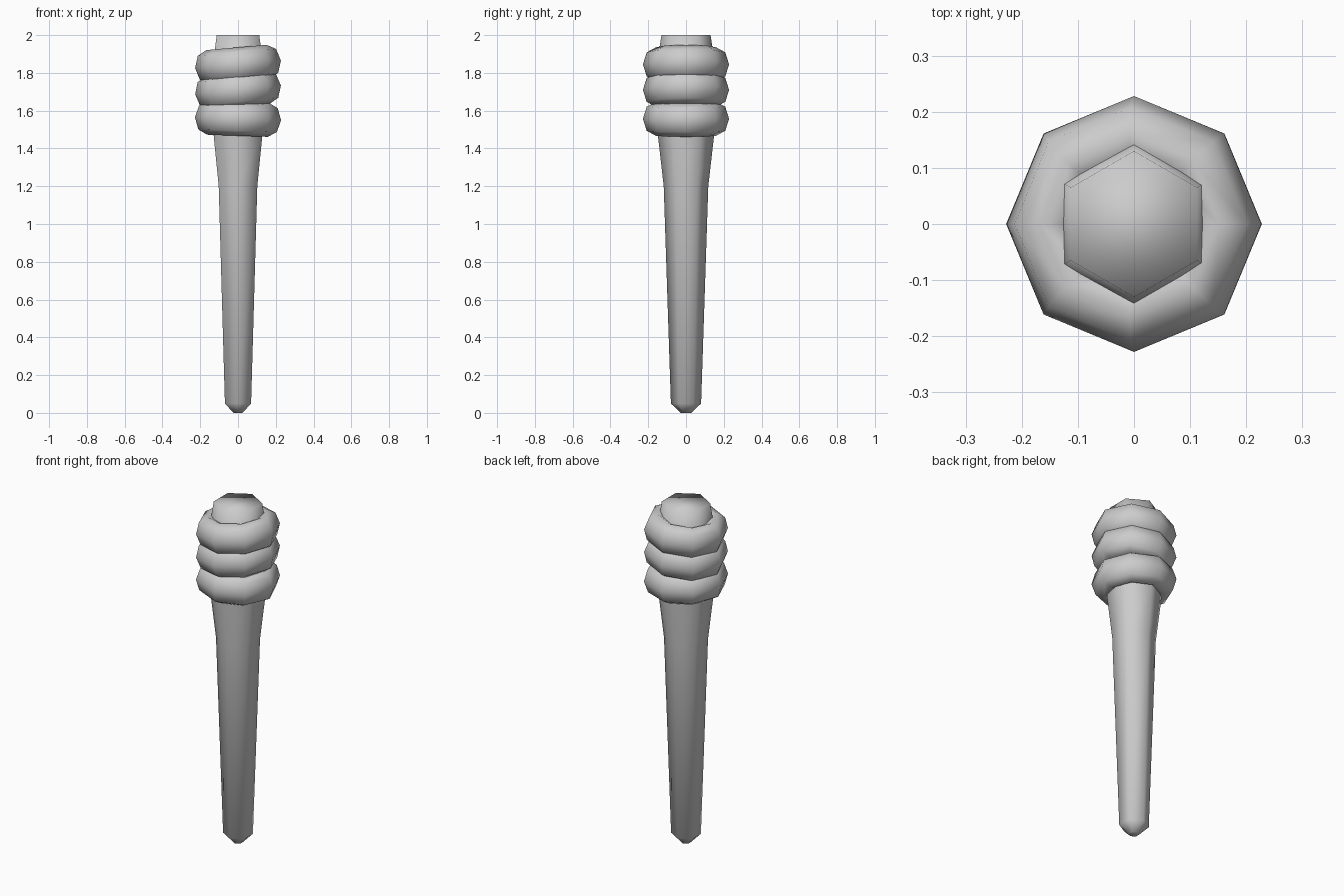
import bpy, bmesh
from math import cos, sin, pi, radians

if "Cube" in bpy.data.objects:
    bpy.data.objects.remove(bpy.data.objects["Cube"])


def make_object(name, bm):
    bmesh.ops.recalc_face_normals(bm, faces=bm.faces[:])
    for f in bm.faces:
        f.smooth = True
    me = bpy.data.meshes.new(name)
    bm.to_mesh(me)
    bm.free()
    ob = bpy.data.objects.new(name, me)
    bpy.context.collection.objects.link(ob)
    return ob


def bridge(bm, a, b):
    n = len(a)
    for i in range(n):
        bm.faces.new((a[i], a[(i + 1) % n], b[(i + 1) % n], b[i]))


# Tapered six-sided handle, corners pointing along y
def handle(profile, sides=6):
    bm = bmesh.new()
    rings = [[bm.verts.new((r * cos(pi / 2 + 2 * pi * i / sides),
                            r * sin(pi / 2 + 2 * pi * i / sides), z))
              for i in range(sides)] for r, z in profile]
    for a, b in zip(rings, rings[1:]):
        bridge(bm, a, b)
    bm.faces.new(rings[0])
    bm.faces.new(rings[-1])
    return make_object("handle", bm)


# Chunky eight-sided wrap with an oval section, slightly tilted
def wrap(name, z, tilt, major=0.16, width=0.068, height=0.09, n=8):
    bm = bmesh.new()
    rings = []
    for i in range(n):
        a = 2 * pi * i / n
        ring = []
        for j in range(n):
            b = 2 * pi * j / n
            r = major + width * cos(b)
            ring.append(bm.verts.new((r * cos(a), r * sin(a), height * sin(b))))
        rings.append(ring)
    for i in range(n):
        bridge(bm, rings[i], rings[(i + 1) % n])
    ob = make_object(name, bm)
    ob.location.z = z
    ob.rotation_euler.y = -radians(tilt)
    return ob


handle([(0.028, 0), (0.08, 0.05), (0.118, 1.2), (0.15, 1.48),
        (0.153, 1.85), (0.13, 2.0)])

for name, z, tilt in (("lower_wrap", 1.557, -2), ("middle_wrap", 1.71, 6),
                      ("upper_wrap", 1.845, 5)):
    wrap(name, z, tilt)
